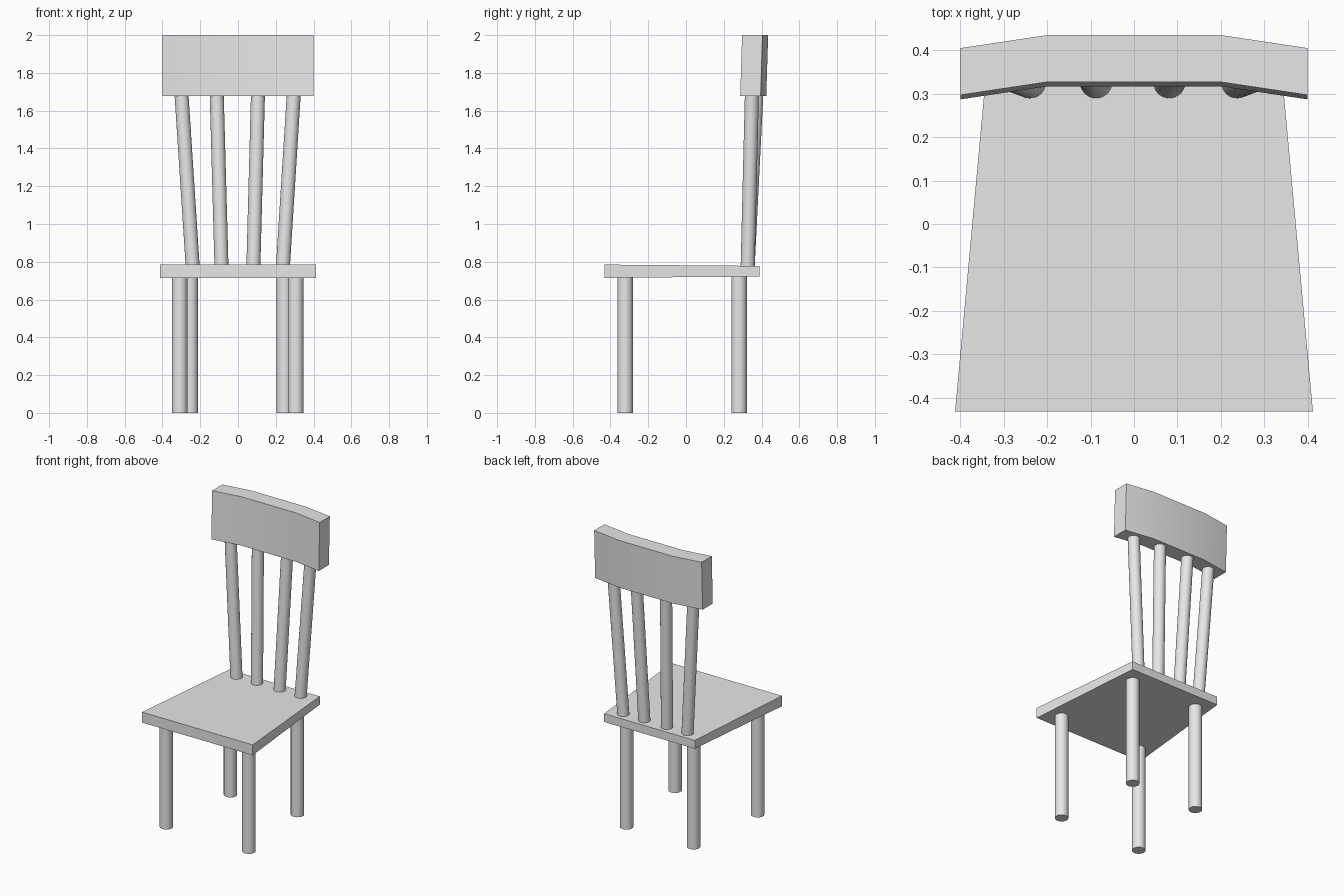
import bpy
import bmesh
import math
from mathutils import Vector

cube = bpy.data.objects.get("Cube")
if cube:
    bpy.data.objects.remove(cube, do_unlink=True)

GREY = (0.8, 0.8, 0.8, 1.0)
grey = bpy.data.materials.new("plain_grey")
grey.use_nodes = True
grey.diffuse_color = GREY
grey.node_tree.nodes["Principled BSDF"].inputs["Base Color"].default_value = GREY


def finish(name, bm):
    """Turn a bmesh into a shaded, coloured object."""
    bmesh.ops.recalc_face_normals(bm, faces=bm.faces)
    mesh = bpy.data.meshes.new(name)
    bm.to_mesh(mesh)
    bm.free()
    mesh.materials.append(grey)
    obj = bpy.data.objects.new(name, mesh)
    bpy.context.collection.objects.link(obj)
    bpy.ops.object.select_all(action='DESELECT')
    obj.select_set(True)
    bpy.context.view_layer.objects.active = obj
    bpy.ops.object.shade_smooth_by_angle(angle=math.radians(30))
    return obj


def rod(name, start, end, radius):
    """Round bar between two points, with horizontal ends."""
    bm = bmesh.new()
    bmesh.ops.create_cone(bm, cap_ends=True, segments=32, radius1=radius,
                          radius2=radius, depth=1)
    start, end = Vector(start), Vector(end)
    for v in bm.verts:
        centre = start.lerp(end, v.co.z + 0.5)
        v.co = Vector((v.co.x, v.co.y, 0)) + centre
    return finish(name, bm)


def slab(name, outline, bottom, top, adjust):
    """Extruded outline whose vertices are then nudged by adjust."""
    bm = bmesh.new()
    face = bm.faces.new([bm.verts.new((x, y, bottom)) for x, y in outline])
    raised = bmesh.ops.extrude_face_region(bm, geom=[face])["geom"]
    for v in raised:
        if isinstance(v, bmesh.types.BMVert):
            v.co.z = top
    for v in bm.verts:
        adjust(v.co)
    return finish(name, bm)


# Tapered seat, slightly thinner at the back
def thin_back(co):
    if co.y > 0:
        co.z += 0.007 if co.z < 0.75 else -0.007


slab("seat", [(-0.412, -0.432), (0.412, -0.432), (0.337, 0.388), (-0.337, 0.388)],
     0.715, 0.785, thin_back)


# Bent top rail, leaning back a little
def lean(co):
    if co.z > 1.9:
        co.y += 0.01


bend = [(-0.4, 0.287), (-0.2, 0.317), (0.2, 0.317), (0.4, 0.287)]
slab("top_rail", bend + [(x, y + 0.108) for x, y in reversed(bend)], 1.677, 2.0, lean)

# Legs
for name, x, y in (("front_right_leg", -0.308, -0.322), ("front_left_leg", 0.306, -0.322),
                   ("back_right_leg", -0.253, 0.281), ("back_left_leg", 0.246, 0.281)):
    rod(name, (x, y, 0), (x, y, 0.74), 0.041)

# Fanned back spindles
for name, low, high, back in (("outer_right_spindle", -0.239, -0.3, 0.349),
                              ("inner_right_spindle", -0.087, -0.113, 0.373),
                              ("inner_left_spindle", 0.081, 0.106, 0.373),
                              ("outer_left_spindle", 0.237, 0.296, 0.349)):
    rod(name, (low, 0.326, 0.76), (high, back, 1.7), 0.037)
